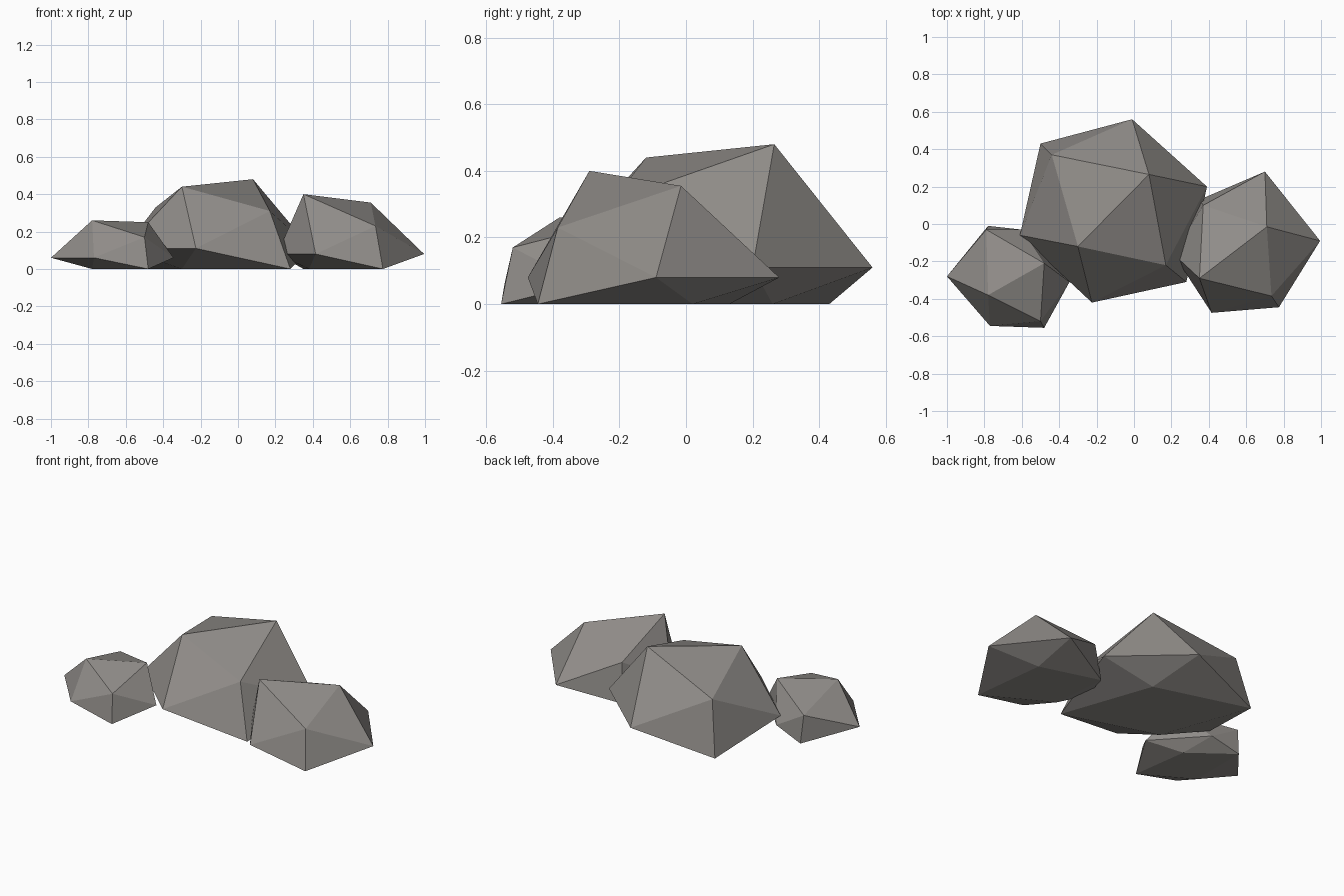
import bpy, bmesh

if "Cube" in bpy.data.objects:
    bpy.data.objects.remove(bpy.data.objects["Cube"])

stone = bpy.data.materials.new("warm_grey_stone")
stone.diffuse_color = (0.28, 0.265, 0.25, 1)
stone.use_nodes = True
stone.node_tree.nodes["Principled BSDF"].inputs["Base Color"].default_value = stone.diffuse_color


def rock(name, ridge, shoulder, waist_z, waist, foot):
    """Twelve-cornered boulder: ridge and shoulder corners above a waist ring, flat foot on the ground."""
    pts = ridge + shoulder
    pts += [(x, y, waist_z) for x, y in waist]
    pts += [(x, y, 0) for x, y in foot]
    bm = bmesh.new()
    verts = [bm.verts.new(p) for p in pts]
    hull = bmesh.ops.convex_hull(bm, input=verts)
    spare = {v for v in hull["geom_interior"] + hull["geom_unused"]
             if isinstance(v, bmesh.types.BMVert)}
    if spare:
        bmesh.ops.delete(bm, geom=list(spare), context='VERTS')
    bmesh.ops.recalc_face_normals(bm, faces=bm.faces)
    mesh = bpy.data.meshes.new(name)
    bm.to_mesh(mesh)
    bm.free()
    mesh.materials.append(stone)
    obj = bpy.data.objects.new(name, mesh)
    bpy.context.collection.objects.link(obj)
    return obj


# Large middle boulder
rock("large_rock",
     [(0.08, 0.265, 0.48), (-0.30, -0.12, 0.44)],
     [(-0.44, 0.37, 0.33), (0.17, -0.22, 0.31)],
     0.11, [(-0.01, 0.56), (0.39, 0.20), (-0.61, -0.06), (-0.225, -0.42)],
     [(-0.50, 0.43), (0.28, -0.31), (0.08, 0.26), (-0.30, -0.13)])

# Medium boulder on the right
rock("medium_rock",
     [(0.35, -0.29, 0.40), (0.71, -0.015, 0.355)],
     [(0.735, -0.385, 0.23), (0.37, 0.10, 0.24)],
     0.08, [(0.995, -0.09), (0.415, -0.475), (0.70, 0.28), (0.21, -0.16)],
     [(0.775, -0.445), (0.35, 0.13), (0.38, -0.22), (0.72, 0.02)])

# Small boulder on the left
rock("small_rock",
     [(-0.78, -0.38, 0.26), (-0.48, -0.21, 0.25)],
     [(-0.50, -0.52, 0.17), (-0.79, -0.03, 0.17)],
     0.06, [(-1.0, -0.28), (-0.345, -0.31), (-0.77, -0.545), (-0.60, -0.03)],
     [(-0.48, -0.555), (-0.78, -0.01), (-0.78, -0.38), (-0.53, -0.20)])
